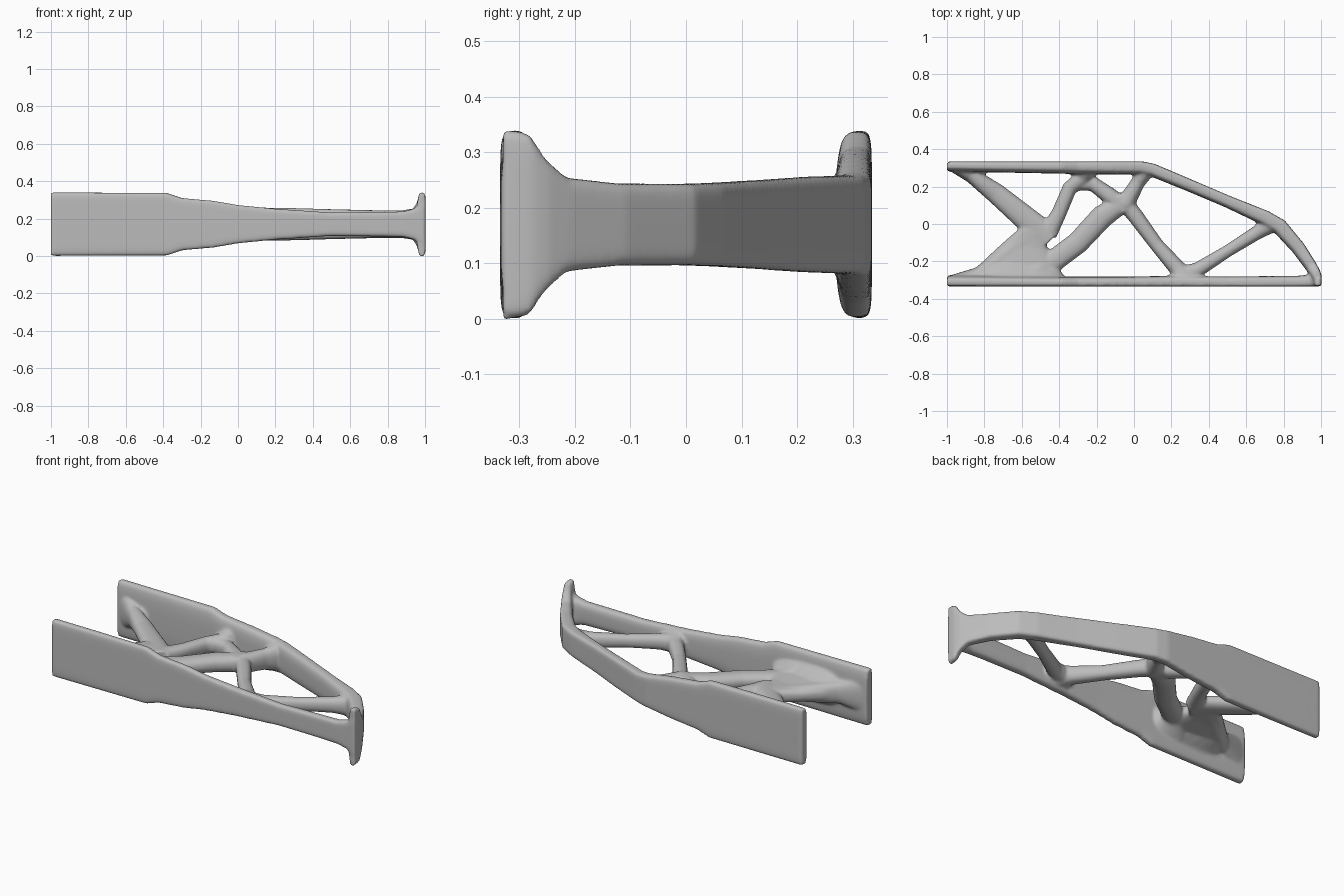
import bpy, bmesh, math
from mathutils import Vector

cube = bpy.data.objects.get("Cube")
if cube:
    bpy.data.objects.remove(cube)

MID = 0.17          # height of the bracket's mid plane
FRONT = -0.318      # struts stop inside the front chord
SIDES = 32

grey = bpy.data.materials.new("cast grey")
grey.use_nodes = True
grey.diffuse_color = (0.5, 0.5, 0.5, 1)
grey.node_tree.nodes["Principled BSDF"].inputs["Base Color"].default_value = (0.5, 0.5, 0.5, 1)


def beam(bm, path, left, right, limit=-1):
    """Loft (x, y, width, height) stations; left and right set how square each half is."""
    rings = []
    pts = [Vector(p[:2]) for p in path]
    for i, (x, y, w, h) in enumerate(path):
        a = (pts[i] - pts[i - 1]).normalized() if i else None
        b = (pts[i + 1] - pts[i]).normalized() if i < len(path) - 1 else None
        t = ((a or b) + (b or a)).normalized()
        side = Vector((-t.y, t.x))
        ring = []
        for k in range(SIDES):
            ang = 2 * math.pi * k / SIDES
            c, s = math.cos(ang), math.sin(ang)
            power = 2 / (left if c > 0 else right)
            u = math.copysign(abs(c) ** power, c) * w / 2
            v = math.copysign(abs(s) ** power, s) * h / 2
            ring.append(bm.verts.new((x + side.x * u, max(limit, y + side.y * u), MID + v)))
        rings.append(ring)
    for r0, r1 in zip(rings, rings[1:]):
        for k in range(SIDES):
            n = (k + 1) % SIDES
            bm.faces.new((r0[k], r0[n], r1[n], r1[k]))
    bm.faces.new(rings[0][::-1])
    bm.faces.new(rings[-1])


# Chords: tall walls, flat outside and rounded inside, tapering towards the tip
front_chord = [(-1, -.304, .06, .34), (-.38, -.308, .054, .335), (-.3, -.308, .054, .28),
               (-.13, -.308, .054, .25), (0, -.308, .054, .205), (.2, -.306, .058, .165),
               (.5, -.308, .054, .125), (.88, -.306, .058, .135), (.94, -.302, .064, .165),
               (.975, -.3, .068, .22), (1, -.3, .068, .27)]
rear_chord = [(-1, .308, .054, .34), (-.38, .302, .066, .335), (-.3, .301, .068, .28),
              (-.12, .3, .07, .24), (.04, .3, .07, .19), (.1, .288, .07, .178), (.3, .205, .066, .172),
              (.5, .12, .065, .16), (.7, .033, .08, .15), (.78, -.015, .085, .147),
              (.88, -.13, .075, .148), (.945, -.225, .065, .17), (.968, -.262, .06, .24),
              (.98, -.285, .05, .33), (.98, -.33, .045, .345)]

# Web plate that flares up into the front chord
web_plate = [(-.6, -.315, .5, .28), (-.6, -.27, .46, .19), (-.595, -.22, .41, .115),
             (-.575, -.12, .25, .085), (-.56, -.03, .1, .08)]

# Diagonal struts
struts = [
    [(-.97, .31, .06, .22), (-.87, .26, .08, .13), (-.74, .165, .11, .09), (-.52, -.02, .14, .08), (-.45, -.09, .14, .08)],
    [(-.98, -.3, .05, .2), (-.83, -.27, .08, .13), (-.63, -.125, .11, .09), (-.53, -.05, .11, .08)],
    [(-.46, -.05, .1, .08), (-.4, .06, .08, .08), (-.345, .19, .08, .09), (-.28, .24, .09, .12), (-.26, .29, .12, .2)],
    [(-.32, .22, .08, .09), (-.22, .215, .08, .09), (-.13, .15, .09, .1), (-.04, .08, .1, .1)],
    [(.07, .3, .1, .17), (.02, .22, .075, .12), (-.05, .1, .1, .11)],
    [(-.05, .12, .1, .1), (-.17, .04, .125, .1), (-.3, -.1, .12, .09), (-.46, -.22, .12, .09), (-.53, -.29, .14, .2)],
    [(-.08, .15, .09, .1), (.01, .04, .085, .09), (.12, -.11, .075, .08), (.23, -.235, .09, .1), (.27, -.3, .14, .13)],
    [(.24, -.29, .13, .12), (.34, -.245, .08, .09), (.5, -.145, .065, .075), (.66, -.045, .075, .09), (.75, .01, .1, .13)],
]

bm = bmesh.new()
beam(bm, front_chord, 3, 7)
beam(bm, rear_chord, 7, 3)
beam(bm, web_plate, 3, 3, FRONT)
for s in struts:
    beam(bm, s, 2.3, 2.3, FRONT)
bmesh.ops.recalc_face_normals(bm, faces=bm.faces[:])
mesh = bpy.data.meshes.new("truss_bracket")
bm.to_mesh(mesh)
bm.free()
mesh.materials.append(grey)
bracket = bpy.data.objects.new("truss_bracket", mesh)
bpy.context.collection.objects.link(bracket)

# Fuse the beams into one organic casting with soft joints
fuse = bracket.modifiers.new("fuse", 'REMESH')
fuse.mode = 'VOXEL'
fuse.voxel_size = 0.008
fuse.use_smooth_shade = True
soften = bracket.modifiers.new("soften", 'SMOOTH')
soften.factor = 0.5
soften.iterations = 8
